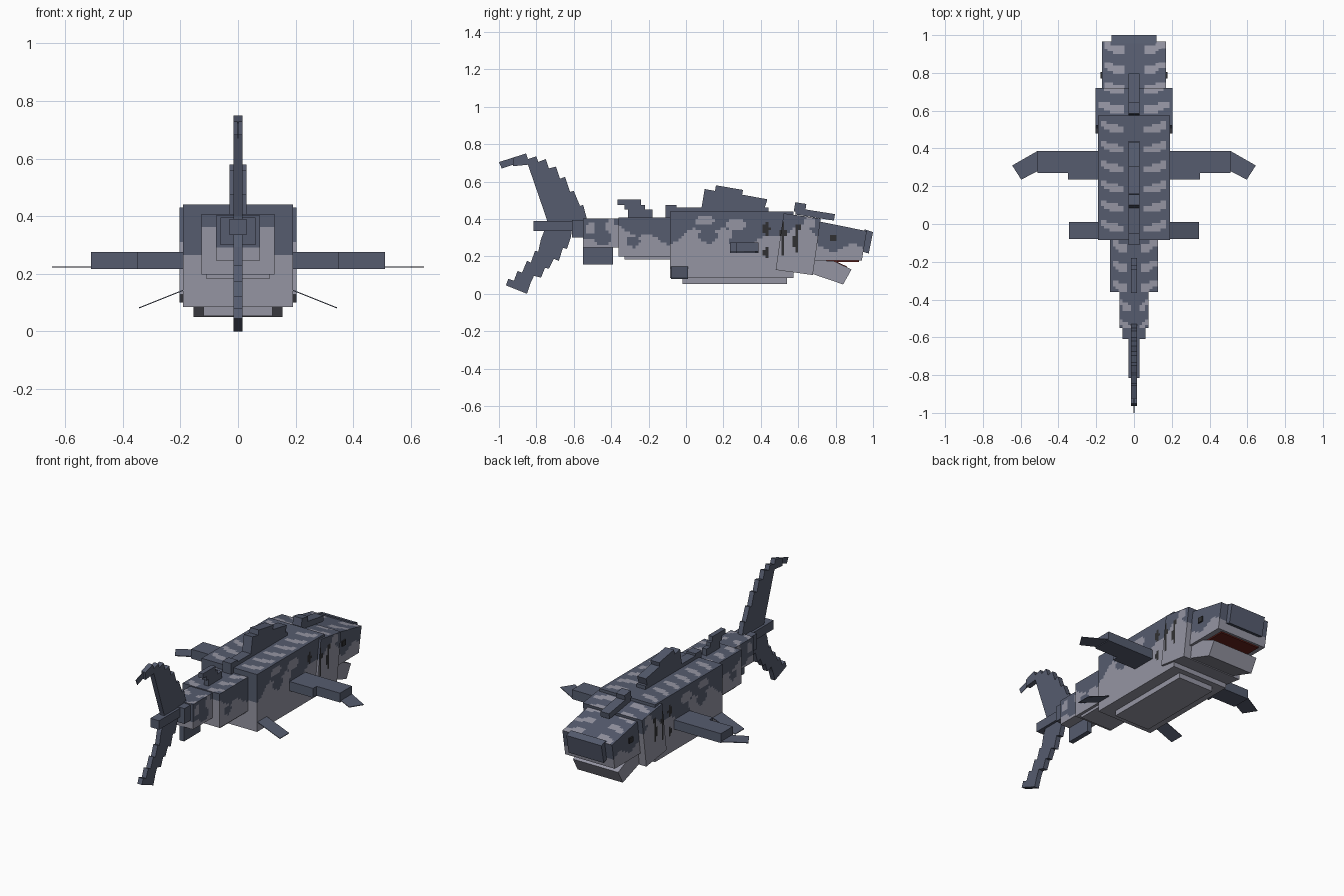
import bpy, bmesh, math
from mathutils import Matrix

if "Cube" in bpy.data.objects:
    bpy.data.objects.remove(bpy.data.objects["Cube"])


def material(name, col):
    m = bpy.data.materials.new(name)
    m.diffuse_color = (*col, 1)
    m.use_nodes = True
    m.node_tree.nodes["Principled BSDF"].inputs["Base Color"].default_value = m.diffuse_color
    return m


SLATE = material("slate", (0.092, 0.107, 0.158))
GREY = material("pale grey", (0.300, 0.300, 0.365))
DARK = material("charcoal", (0.030, 0.030, 0.032))
RED = material("mouth red", (0.130, 0.016, 0.012))

# Side markings: centre y, centre z, half length, half height, colour index
SPOTS = [
    (0.43, 0.35, .018, .035, 2), (0.43, 0.22, .015, .03, 2),
    (0.52, 0.33, .013, .05, 2), (0.52, 0.24, .012, .035, 2),
    (0.59, 0.28, .014, .06, 2), (0.60, 0.35, .014, .02, 2),
    (0.28, 0.28, .045, .06, 0), (0.27, 0.37, .05, .035, 1),
    (0.10, 0.39, .05, .025, 1), (-0.02, 0.40, .05, .03, 0),
    (0.12, 0.31, .05, .04, 0), (0.66, 0.38, .03, .03, 1),
    (-0.25, 0.37, .05, .03, 0), (-0.14, 0.36, .03, .05, 0),
    (-0.28, 0.28, .035, .03, 0), (-0.51, 0.35, .025, .03, 1),
    (-0.40, 0.36, .025, .035, 1), (-0.45, 0.30, .05, .04, 0),
]


def camo(c, n, half):
    """Colour index for a skin face from its centre and direction."""
    if n.z > 0.7:                                   # blotched back
        u = abs(c.x) / half
        wave = math.cos(math.tau * (c.y - 0.52) / 0.105 + 1.2 * math.sin(4 * u))
        return 1 if 0.28 < u < 0.93 and wave > 0.15 + 1.2 * abs(u - 0.6) else 0
    if n.z < -0.7:
        return 1
    if abs(n.x) > 0.7:                              # flanks
        for y, z, ry, rz, col in SPOTS:
            if ((c.y - y) / ry) ** 2 + ((c.z - z) / rz) ** 2 < 1:
                return col
    edge = 0.315 + 0.035 * math.sin(13 * c.y) + 0.02 * math.sin(31 * c.y + 1)
    return 0 if c.z > edge else 1


def head_camo(c, n, half):
    if n.z > 0.7:
        return camo(c, n, half)
    return 0 if c.z > 0.245 + 0.02 * math.sin(30 * c.y) else 1


def prism(name, pts, x0, x1, mat=SLATE, rule=None, step=0.015):
    """Side profile (y, z) extruded from x0 to x1, optionally patterned."""
    bm = bmesh.new()
    a = [bm.verts.new((x0, y, z)) for y, z in pts]
    b = [bm.verts.new((x1, y, z)) for y, z in pts]
    bm.faces.new(a)
    bm.faces.new(b[::-1])
    for i in range(len(pts)):
        j = (i + 1) % len(pts)
        bm.faces.new((a[i], b[i], b[j], a[j]))
    bmesh.ops.recalc_face_normals(bm, faces=bm.faces)
    if rule:
        for ax in range(3):
            no = [0, 0, 0]
            no[ax] = 1
            lo = min(v.co[ax] for v in bm.verts)
            hi = max(v.co[ax] for v in bm.verts)
            for k in range(1, int((hi - lo) / step)):
                co = [0, 0, 0]
                co[ax] = lo + k * step
                bmesh.ops.bisect_plane(bm, geom=bm.verts[:] + bm.edges[:] + bm.faces[:],
                                       plane_co=co, plane_no=no, dist=1e-5)
        bm.normal_update()
        for f in bm.faces:
            f.material_index = rule(f.calc_center_median(), f.normal, x1)
    me = bpy.data.meshes.new(name)
    bm.to_mesh(me)
    bm.free()
    for m in ([SLATE, GREY, DARK] if rule else [mat]):
        me.materials.append(m)
    ob = bpy.data.objects.new(name, me)
    bpy.context.collection.objects.link(ob)
    return ob


def box(name, x, y, z, mat=SLATE, rule=None):
    return prism(name, [(y[0], z[0]), (y[1], z[0]), (y[1], z[1]), (y[0], z[1])],
                 x[0], x[1], mat, rule)


def tilted(cy, cz, length, height, deg):
    """Corners of a rectangle pitched nose down."""
    c, s = math.cos(math.radians(deg)), math.sin(math.radians(deg))
    return [(cy + u * length / 2 * c + v * height / 2 * s,
             cz - u * length / 2 * s + v * height / 2 * c)
            for u, v in ((-1, -1), (1, -1), (1, 1), (-1, 1))]


# Body segments from chest to tail
box("chest", (-.19, .19), (-.085, .575), (.085, .44), rule=camo)
box("belly_plate", (-.12, .12), (-.02, .54), (.053, .085), GREY)
box("rear_body", (-.127, .127), (-.36, -.085), (.198, .408), rule=camo)
box("rear_belly_plate", (-.11, .11), (-.33, -.085), (.182, .198), GREY)
box("tail_stem", (-.077, .077), (-.55, -.36), (.247, .402), rule=camo)
box("tail_root", (-.06, .06), (-.61, -.55), (.30, .395))
box("tail_keel", (-.03, .03), (-.815, -.53), (.335, .39))

# Neck, head and jaws
prism("neck", tilted(.60, .265, .20, .305, 8), -.203, .203, rule=camo)
prism("head", [(.66, .178), (.94, .178), (.967, .335), (.72, .385), (.68, .385)],
      -.17, .17, rule=head_camo)
prism("snout", [(.945, .225), (.977, .215), (1.0, .33), (.955, .345)], -.12, .12)
box("palate", (-.135, .135), (.70, .925), (.170, .178), RED)
prism("lower_jaw", [(.66, .18), (.79, .175), (.885, .13), (.84, .05), (.67, .108)],
      -.155, .155, GREY)
prism("tongue", [(.70, .183), (.79, .179), (.86, .146), (.86, .142), (.79, .174), (.70, .176)],
      -.11, .11, RED)

# Raised plates along the back
prism("nape_plate", tilted(.69, .425, .21, .035, 9), -.03, .03)
prism("nape_bump", tilted(.61, .46, .06, .05, 9), -.03, .03)
box("back_plate", (-.03, .03), (-.05, .44), (.43, .462))
box("back_bump", (-.03, .03), (-.11, -.05), (.40, .475))

# Dorsal fins
prism("dorsal_fin", [(.08, .44), (.10, .56), (.155, .55), (.16, .58), (.305, .555),
                     (.30, .53), (.435, .505), (.415, .44)], -.03, .03)
prism("rear_dorsal_fin", [(-.31, .40), (-.31, .45), (-.33, .45), (-.33, .475), (-.365, .475),
                          (-.365, .505), (-.24, .505), (-.24, .475), (-.22, .475),
                          (-.22, .45), (-.18, .45), (-.18, .40)], -.015, .015)
box("anal_fin", (-.015, .015), (-.55, -.39), (.157, .25))

# Stepped tail fin
prism("upper_tail_fin", [
    (-.925, .728), (-.855, .75), (-.845, .72), (-.80, .735), (-.79, .705), (-.75, .72),
    (-.733, .67), (-.695, .68), (-.674, .615), (-.647, .625), (-.62, .545), (-.60, .55),
    (-.567, .47), (-.55, .475), (-.53, .40), (-.55, .36), (-.74, .36), (-.745, .40),
    (-.845, .69), (-.925, .682)], -.015, .015)
prism("upper_tail_tip", [(-.925, .728), (-1.0, .704), (-.985, .67), (-.925, .69)], -.002, .002)
prism("lower_tail_fin", [
    (-.61, .345), (-.615, .305), (-.636, .24), (-.658, .245), (-.68, .176), (-.706, .187),
    (-.733, .134), (-.754, .139), (-.775, .086), (-.813, .096), (-.83, .06), (-.85, .0),
    (-.963, .045), (-.95, .08), (-.92, .07), (-.90, .123), (-.877, .112), (-.85, .176),
    (-.83, .166), (-.807, .23), (-.79, .225), (-.775, .294), (-.754, .345)], -.015, .015)


def plate(name, pts, t=.004):
    """Thin fin plate from four corner points."""
    bm = bmesh.new()
    top = [bm.verts.new((x, y, z + t)) for x, y, z in pts]
    low = [bm.verts.new((x, y, z)) for x, y, z in pts]
    bm.faces.new(top)
    bm.faces.new(low[::-1])
    for i in range(4):
        j = (i + 1) % 4
        bm.faces.new((top[i], low[i], low[j], top[j]))
    bmesh.ops.recalc_face_normals(bm, faces=bm.faces)
    me = bpy.data.meshes.new(name)
    bm.to_mesh(me)
    bm.free()
    me.materials.append(SLATE)
    bpy.context.collection.objects.link(bpy.data.objects.new(name, me))


# Paired fins and eyes
for s, side in ((1, "right"), (-1, "left")):
    def xs(a, b):
        return tuple(sorted((s * a, s * b)))
    box("pectoral_fin_" + side, xs(.18, .51), (.27, .387), (.217, .275))
    box("pectoral_trailing_edge_" + side, xs(.18, .35), (.235, .27), (.217, .275))
    plate("pectoral_tip_" + side, [(s * .51, .387, .222), (s * .645, .31, .222),
                                   (s * .597, .235, .222), (s * .51, .28, .222)])
    plate("pelvic_fin_" + side, [(s * .18, -.08, .145), (s * .18, .01, .145),
                                 (s * .343, .01, .08), (s * .343, -.08, .08)])
    box("eye_" + side, xs(.165, .178), (.77, .805), (.283, .315), DARK)
